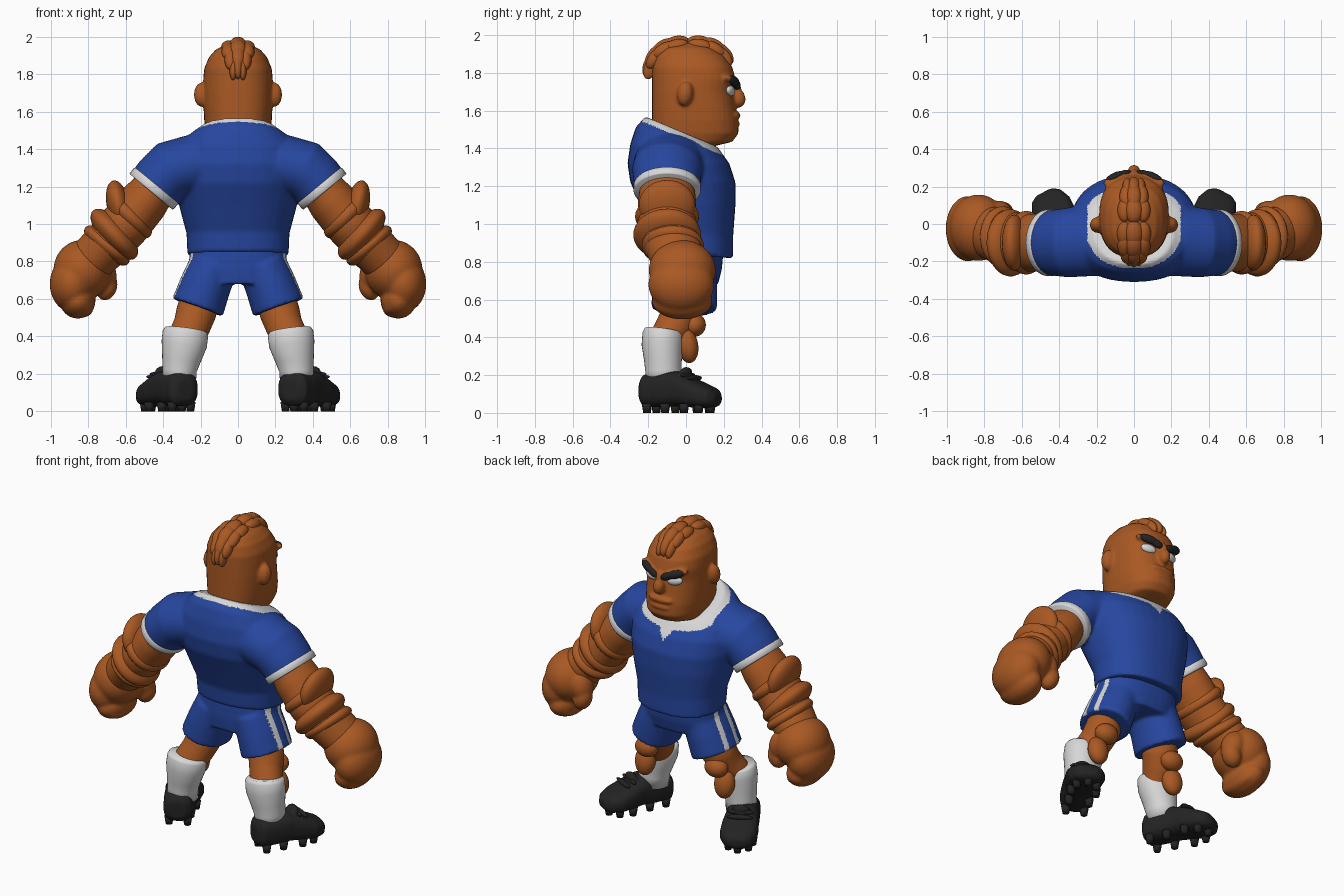
import bpy, bmesh, math
from mathutils import Vector, Matrix

if "Cube" in bpy.data.objects:
    bpy.data.objects.remove(bpy.data.objects["Cube"])

def material(name, r, g, b):
    m = bpy.data.materials.new(name)
    m.diffuse_color = (r, g, b, 1)
    m.use_nodes = True
    m.node_tree.nodes["Principled BSDF"].inputs["Base Color"].default_value = m.diffuse_color
    return m

SKIN = material("skin", 0.40, 0.10, 0.017)
BLUE = material("kit_blue", 0.02, 0.063, 0.35)
WHITE = material("trim_white", 0.68, 0.68, 0.68)
BLACK = material("boot_black", 0.017, 0.017, 0.017)
N = 36

def oval(c, u, v, ru, rv, p=2.0):
    """Superellipse ring around c."""
    pts = []
    for i in range(N):
        a = 2 * math.pi * i / N
        ca, sa = math.cos(a), math.sin(a)
        pts.append(Vector(c) + u * ru * math.copysign(abs(ca) ** (2 / p), ca)
                   + v * rv * math.copysign(abs(sa) ** (2 / p), sa))
    return pts

def loft(bm, rings):
    vs = [[bm.verts.new(p) for p in r] for r in rings]
    for a, b in zip(vs, vs[1:]):
        for i in range(N):
            bm.faces.new((a[i], a[(i + 1) % N], b[(i + 1) % N], b[i]))
    bm.faces.new(vs[0][::-1])
    bm.faces.new(vs[-1])

def stack(bm, rows, p=2.0):
    """Horizontal rings: z, back y, front y, half width, tilt."""
    loft(bm, [oval((0, (a + b) / 2, z), Vector((1, 0, 0)), Vector((0, 1, k)), rx, (b - a) / 2, p)
              for z, a, b, rx, k in rows])

def limb(bm, s, rows):
    """Tube along a path: x, y, z, radius across, radius in y; s mirrors."""
    pts = [Vector((s * r[0], r[1], r[2])) for r in rows]
    rings = []
    for i, r in enumerate(rows):
        t = (pts[min(i + 1, len(pts) - 1)] - pts[max(i - 1, 0)]).normalized()
        v = t.cross(Vector((0, 1, 0))).normalized()
        rings.append(oval(pts[i], v, v.cross(t), r[3], r[4]))
    loft(bm, rings)

def ball(bm, c, r, rx=0, ry=0, rz=0):
    rot = (Matrix.Rotation(math.radians(rz), 4, 'Z') @ Matrix.Rotation(math.radians(ry), 4, 'Y')
           @ Matrix.Rotation(math.radians(rx), 4, 'X'))
    bmesh.ops.create_uvsphere(bm, u_segments=28, v_segments=16, radius=1,
                              matrix=Matrix.Translation(c) @ rot @ Matrix.Diagonal((*r, 1)))

def finish(bm, name, mats, voxel=0, smooth=6, rule=None):
    """Make the object; a voxel size fuses the pieces into one soft surface."""
    bmesh.ops.recalc_face_normals(bm, faces=bm.faces)
    me = bpy.data.meshes.new(name)
    bm.to_mesh(me)
    bm.free()
    ob = bpy.data.objects.new(name, me)
    bpy.context.collection.objects.link(ob)
    if voxel:
        m = ob.modifiers.new("fuse", 'REMESH')
        m.mode, m.voxel_size = 'VOXEL', voxel
        m = ob.modifiers.new("soften", 'SMOOTH')
        m.factor, m.iterations = 0.5, smooth
        dg = bpy.context.evaluated_depsgraph_get()
        me = bpy.data.meshes.new_from_object(ob.evaluated_get(dg))
        ob.modifiers.clear()
        ob.data = me
    me.materials.clear()
    for m in mats:
        me.materials.append(m)
    for f in me.polygons:
        f.use_smooth = True
        f.material_index = rule(f.center, f.normal) if rule else 0
    return ob

# shirt: torso and sleeves fused, white collar with a small V at the front
bm = bmesh.new()
stack(bm, [(0.835, -.17, .25, .27, -.08), (0.95, -.18, .25, .275, -.05), (1.1, -.24, .262, .315, 0),
           (1.22, -.295, .262, .34, 0), (1.32, -.31, .23, .35, 0), (1.40, -.295, .19, .33, -.1),
           (1.46, -.265, .17, .27, -.25), (1.49, -.215, .16, .21, -.42)], 2.3)
for s in (1, -1):
    limb(bm, s, [(.12, -.07, 1.32, .16, .2), (.25, -.09, 1.315, .16, .19), (.36, -.1, 1.285, .16, .185),
                 (.41, -.1, 1.235, .152, .178), (.458, -.1, 1.177, .147, .172)])

def collar(c, n):
    v = max(0, .05 - abs(c.x)) if c.y > 0.08 else 0
    return int(abs(c.x) < .25 and c.z + .42 * (c.y + .03) > 1.458 - v)
finish(bm, "shirt", [BLUE, WHITE], .011, 6, collar)

# shorts with two white stripes on each side
bm = bmesh.new()
stack(bm, [(.68, -.16, .17, .24, 0), (.76, -.165, .19, .265, 0), (.87, -.16, .2, .255, 0)], 2.3)
for s in (1, -1):
    limb(bm, s, [(.13, 0, .78, .13, .16), (.175, -.005, .67, .137, .17), (.216, -.01, .555, .143, .175)])

def stripes(c, n):
    return int(abs(n.x) > .45 and c.x * n.x > 0 and abs(c.x) > .2
               and (-.065 < c.y < -.025 or .035 < c.y < .07))
finish(bm, "shorts", [BLUE, WHITE], .011, 5, stripes)

# head with jaw, nose, ears and lips
bm = bmesh.new()
stack(bm, [(1.36, -.17, .08, .14, 0), (1.41, -.175, .14, .15, 0), (1.435, -.18, .245, .155, 0),
           (1.48, -.18, .278, .17, 0), (1.55, -.18, .275, .18, 0), (1.62, -.18, .262, .184, 0),
           (1.70, -.18, .25, .186, 0), (1.77, -.18, .262, .186, 0), (1.83, -.18, .245, .18, 0),
           (1.89, -.165, .205, .155, 0), (1.93, -.13, .15, .12, 0), (1.96, -.06, .08, .06, 0)], 2.4)
ball(bm, (0, .275, 1.665), (.035, .04, .05), rx=12)
ball(bm, (0, .265, 1.71), (.024, .03, .06), rx=12)
ball(bm, (0, .262, 1.575), (.085, .026, .022))
ball(bm, (0, .262, 1.53), (.07, .024, .018))
for s in (1, -1):
    ball(bm, (s * .195, -.005, 1.69), (.04, .042, .065), rx=-8)
    ball(bm, (s * .08, .235, 1.755), (.09, .035, .025), ry=-s * 14, rz=-s * 15)
finish(bm, "head", [SKIN], .009, 3)

# crest of overlapping locks
bm = bmesh.new()
for i, t in enumerate((42, 62, 82, 102, 122, 142, 158)):
    a = math.radians(t)
    ca, sa = math.cos(a), math.sin(a)
    y, z = .02 + .215 * math.copysign(abs(ca) ** .7, ca), 1.725 + .232 * sa ** .7
    w = (.06, .075, .085, .088, .085, .07, .045)[i]
    ball(bm, (0, y, z), (w * .55, .072, .042), rx=t - 90)
    for s in (1, -1):
        ball(bm, (s * w * .58, y, z - .012), (w * .45, .066, .036), rx=t - 90, ry=0)
finish(bm, "hair_crest", [SKIN])

for s, side in ((1, "right"), (-1, "left")):
    # eye and brow
    bm = bmesh.new()
    ball(bm, (s * .085, .235, 1.705), (.047, .02, .027), ry=-s * 8, rz=-s * 18)
    finish(bm, side + "_eye", [WHITE])
    bm = bmesh.new()
    ball(bm, (s * .05, .268, 1.738), (.042, .02, .024), ry=-s * 22, rz=-s * 14)
    ball(bm, (s * .1, .253, 1.757), (.058, .022, .026), ry=-s * 16, rz=-s * 24)
    finish(bm, side + "_brow", [BLACK], .005, 3)

    # sleeve cuff
    bm = bmesh.new()
    limb(bm, s, [(.433, -.1, 1.209, .146, .173), (.438, -.1, 1.203, .152, .178),
                 (.458, -.1, 1.177, .152, .178), (.463, -.1, 1.171, .147, .173)])
    finish(bm, side + "_sleeve_cuff", [WHITE])

    # arm, wrapped bands and big fist
    bm = bmesh.new()
    limb(bm, s, [(.42, -.1, 1.22, .11, .14), (.5, -.1, 1.12, .13, .155), (.6, -.1, 1.0, .135, .155),
                 (.68, -.08, .91, .13, .15), (.78, -.04, .81, .125, .14)])
    finish(bm, side + "_arm", [SKIN], .012, 4)
    bm = bmesh.new()
    ball(bm, (s * .638, -.1, 1.1), (.062, .15, .135), ry=s * 12)
    ball(bm, (s * .575, -.1, 1.04), (.07, .17, .15), ry=s * 45)
    ball(bm, (s * .66, -.1, .945), (.075, .18, .17), ry=s * 42, rx=6)
    ball(bm, (s * .70, -.07, .885), (.06, .165, .15), ry=s * 50, rx=6)
    finish(bm, side + "_arm_bands", [SKIN])
    bm = bmesh.new()
    ball(bm, (s * .83, -.02, .755), (.155, .178, .16))
    ball(bm, (s * .885, -.025, .68), (.12, .175, .15))
    ball(bm, (s * .855, -.02, .59), (.095, .16, .095), ry=-s * 15)
    ball(bm, (s * .815, -.02, .56), (.045, .13, .055))
    ball(bm, (s * .72, .05, .74), (.07, .075, .1), ry=s * 15)
    ball(bm, (s * .70, .06, .665), (.055, .06, .075), ry=-s * 20)
    finish(bm, side + "_fist", [SKIN], .011, 4)

    # leg, knee lumps and sock
    bm = bmesh.new()
    limb(bm, s, [(.195, -.01, .64, .1, .11), (.222, -.025, .53, .108, .105),
                 (.245, -.06, .46, .1, .1), (.28, -.11, .38, .1, .09)])
    finish(bm, side + "_leg", [SKIN], .01, 4)
    bm = bmesh.new()
    ball(bm, (s * .25, .045, .465), (.075, .06, .062), rx=-10)
    ball(bm, (s * .285, .01, .355), (.065, .055, .092), rx=8)
    finish(bm, side + "_knee_lumps", [SKIN])
    bm = bmesh.new()
    limb(bm, s, [(.278, -.12, .435, .112, .1), (.28, -.122, .42, .122, .108), (.287, -.125, .36, .122, .11),
                 (.302, -.122, .28, .104, .1), (.312, -.12, .22, .092, .095), (.315, -.12, .15, .09, .095)])
    finish(bm, side + "_sock", [WHITE])

    # boot built along y, then turned outward
    place = Matrix.Translation((s * .38, -.03, 0)) @ Matrix.Rotation(math.radians(-s * 27), 4, 'Z')
    bm = bmesh.new()
    loft(bm, [oval((0, y, (a + b) / 2), Vector((1, 0, 0)), Vector((0, 0, 1)), w, (b - a) / 2, 2.8)
              for y, a, b, w in ((-.225, .06, .17, .05), (-.2, .03, .205, .085), (-.1, .03, .215, .095),
                                 (-.02, .035, .22, .098), (.06, .03, .19, .11), (.14, .025, .155, .112),
                                 (.2, .03, .13, .085), (.225, .05, .1, .045))])
    ball(bm, (0, .03, .205), (.055, .03, .04), rx=-25)
    boot = finish(bm, side + "_boot", [BLACK], .01, 3)
    boot.data.transform(place)
    bm = bmesh.new()
    for y, z in ((.045, .2), (.085, .185)):
        ball(bm, (0, y, z), (.08, .016, .015))
    for x, y in ((-.055, -.17), (.055, -.17), (-.06, -.06), (.06, -.06),
                 (-.075, .06), (.075, .06), (-.06, .14), (.06, .14), (0, .18)):
        bmesh.ops.create_cone(bm, cap_ends=True, segments=14, radius1=.02, radius2=.028, depth=.05,
                              matrix=Matrix.Translation((x, y, .025)))
    studs = finish(bm, side + "_laces_and_studs", [BLACK])
    studs.data.transform(place)
